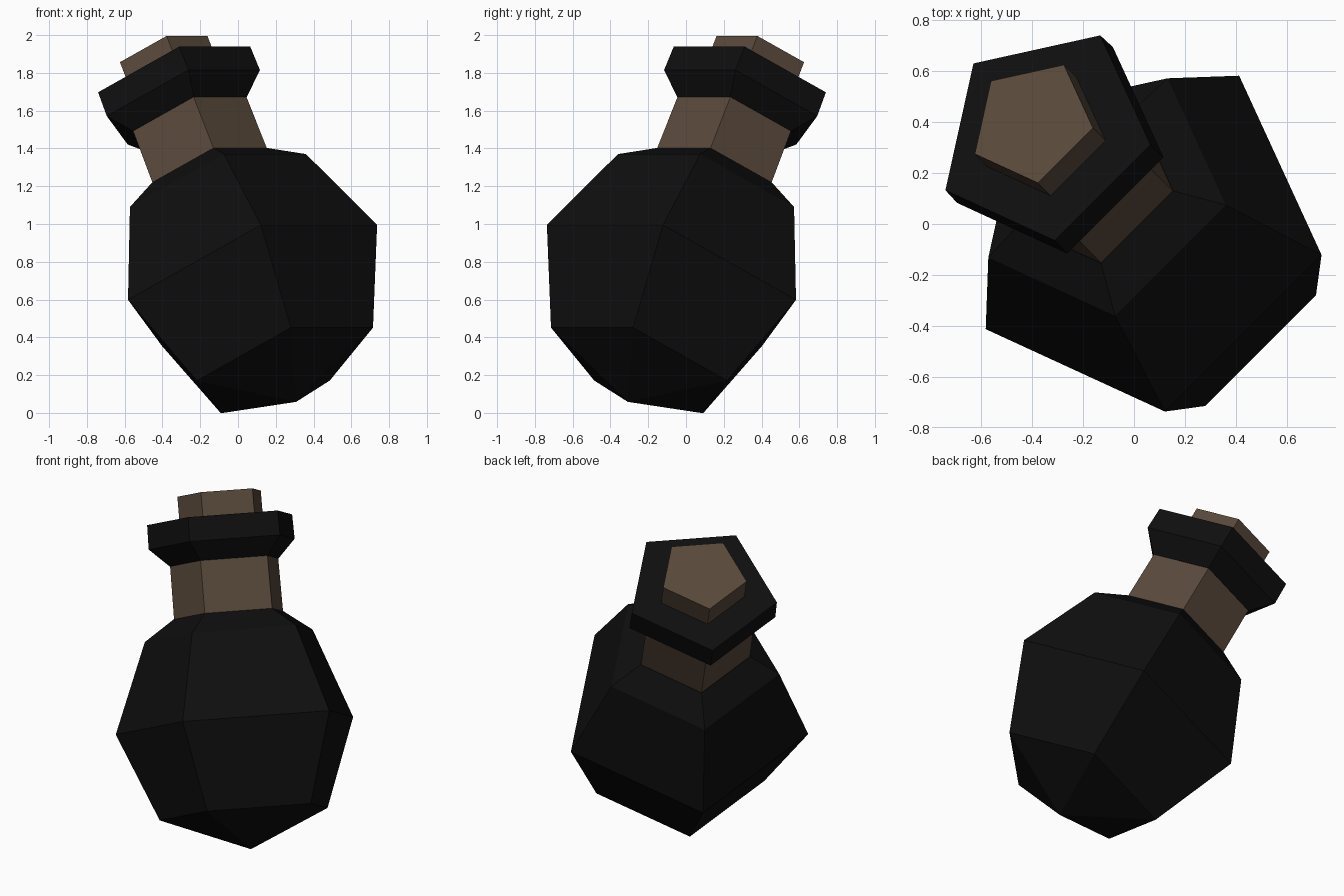
import bpy, bmesh, math
from mathutils import Vector

if "Cube" in bpy.data.objects:
    bpy.data.objects.remove(bpy.data.objects["Cube"])

TILT = math.radians(28.6)
SIDES = 5
LEAN = Vector((-1, 1, 0)).normalized()      # direction the bottle leans
SIDE = Vector((1, 1, 0)).normalized()
UP = Vector((0, 0, 1))
AXIS = LEAN * math.sin(TILT) + UP * math.cos(TILT)
OUT = LEAN * math.cos(TILT) - UP * math.sin(TILT)
CENTRE = LEAN * -0.081 + UP * 0.708         # middle of the round body


def material(name, rgb):
    m = bpy.data.materials.new(name)
    m.diffuse_color = (*rgb, 1)
    m.use_nodes = True
    m.node_tree.nodes["Principled BSDF"].inputs["Base Color"].default_value = m.diffuse_color
    return m


def turned(name, profile, mat):
    """Five-sided turned part from (height along axis, radius) pairs."""
    bm = bmesh.new()
    rings = []
    for h, r in profile:
        if r == 0:
            rings.append([bm.verts.new(CENTRE + AXIS * h)] * SIDES)
            continue
        ring = []
        for i in range(SIDES):
            a = 2 * math.pi * i / SIDES
            ring.append(bm.verts.new(CENTRE + AXIS * h + (OUT * math.cos(a) + SIDE * math.sin(a)) * r))
        rings.append(ring)
    for low, high in zip(rings, rings[1:]):
        for i in range(SIDES):
            j = (i + 1) % SIDES
            bm.faces.new(list(dict.fromkeys((low[i], low[j], high[j], high[i]))))
    for ring in (rings[0], rings[-1]):       # close flat ends
        if ring[0] is not ring[1]:
            bm.faces.new(ring)
    bmesh.ops.recalc_face_normals(bm, faces=bm.faces)
    mesh = bpy.data.meshes.new(name)
    bm.to_mesh(mesh)
    bm.free()
    mesh.materials.append(mat)
    ob = bpy.data.objects.new(name, mesh)
    bpy.context.collection.objects.link(ob)
    return ob


black = material("black_glass", (0.0045, 0.0045, 0.0045))
brown = material("cork_brown", (0.1, 0.066, 0.043))

# Round body: low-poly sphere with an open shoulder for the neck
R = 0.74
D = R * math.sqrt(0.5)
turned("body", [(-R, 0), (-D, D), (0, R), (D, D), (0.64, 0.342)], black)
# Neck, lip collar and stopper
turned("neck", [(0.62, 0.34), (0.96, 0.337)], brown)
turned("collar", [(0.95, 0.339), (1.06, 0.455), (1.203, 0.452)], black)
turned("stopper", [(1.19, 0.26), (1.352, 0.26)], brown)
